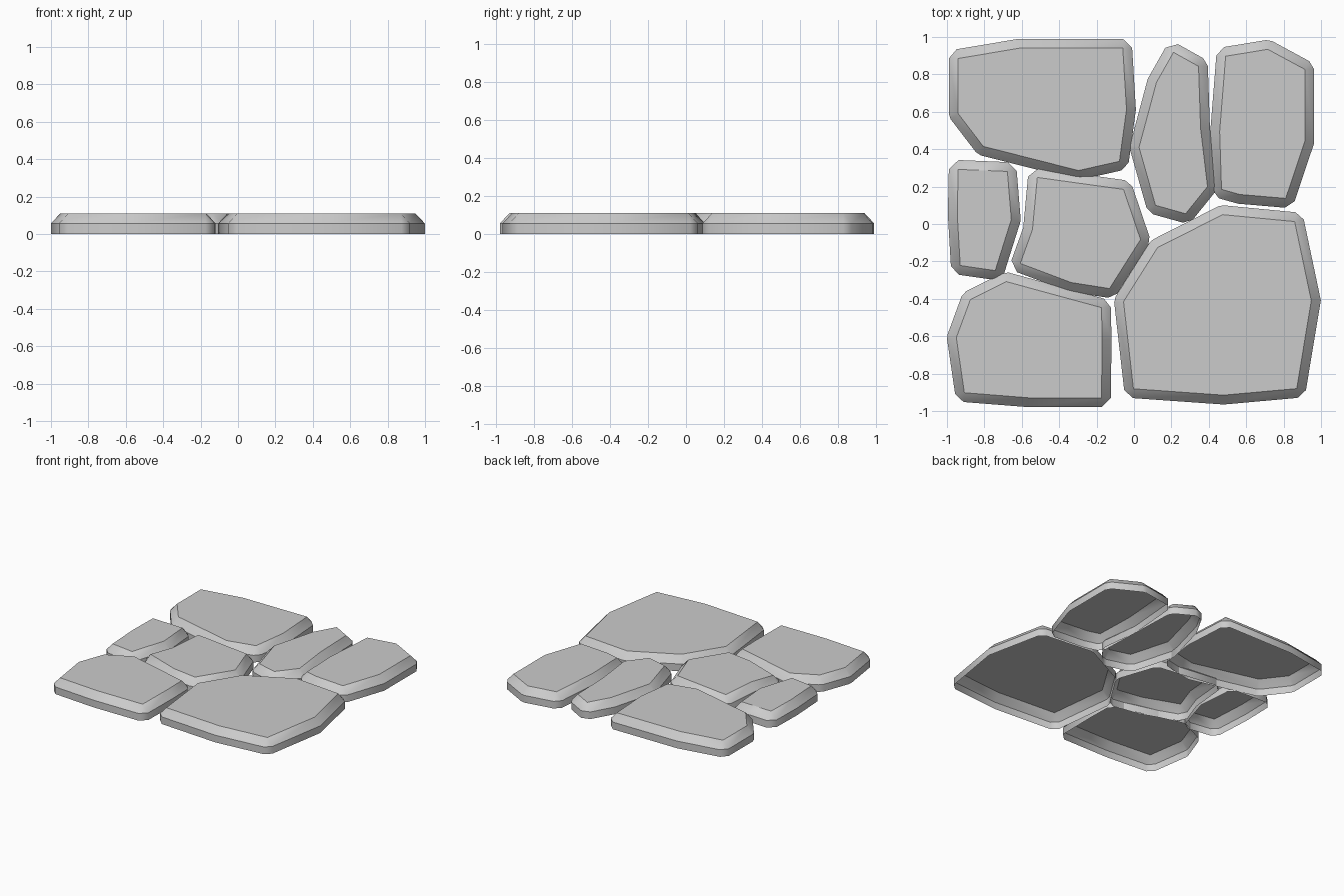
import bpy, bmesh
from mathutils import Vector

if "Cube" in bpy.data.objects:
    bpy.data.objects.remove(bpy.data.objects["Cube"])

TOP, RIM, INSET = 0.11, 0.056, 0.05

# Flat top outline of each paving stone, clockwise from above
STONES = {
    "stone_back_left": [(-.94, .885), (-.613, .94), (-.06, .94), (-.04, .613),
                        (-.078, .335), (-.297, .286), (-.806, .415), (-.94, .59)],
    "stone_back_middle": [(.211, .918), (.345, .843), (.356, .511), (.393, .2),
                          (.276, .055), (.115, .1), (.027, .41), (.12, .757)],
    "stone_back_right": [(.49, .897), (.715, .934), (.913, .827), (.913, .44),
                         (.811, .137), (.565, .158), (.468, .185), (.458, .495)],
    "stone_small_left": [(-.94, .292), (-.677, .281), (-.656, .024),
                         (-.742, -.249), (-.929, -.222), (-.945, .05)],
    "stone_centre": [(-.517, .249), (-.056, .185), (.035, -.083), (-.131, -.345),
                     (-.335, -.313), (-.608, -.211), (-.543, -.03)],
    "stone_front_left": [(-.683, -.308), (-.174, -.447), (-.17, -.62), (-.174, -.929),
                         (-.565, -.929), (-.907, -.902), (-.95, -.608), (-.875, -.404)],
    "stone_front_right": [(.474, .05), (.859, .013), (.948, -.41), (.87, -.88),
                          (.479, -.915), (-.003, -.881), (-.056, -.415), (.126, -.126)],
}


def outward(a, b):
    d = (b - a).normalized()
    return Vector((-d.y, d.x))


def build_stone(name, outline):
    bm = bmesh.new()
    pts = [Vector(p) for p in outline]
    n = len(pts)
    top = [bm.verts.new((p.x, p.y, TOP)) for p in pts]
    faces = [bm.faces.new(top)]

    # Outer corners: mitred where shallow, clipped where sharp
    groups = []
    for i, p in enumerate(pts):
        n1 = outward(pts[i - 1], p)
        n2 = outward(p, pts[(i + 1) % n])
        if n1.dot(n2) > 0.93:
            offs = [(n1 + n2) / (1 + n1.dot(n2))]
        else:
            offs = [n1, n2]
        groups.append([p + o * INSET for o in offs])
    rim = [[bm.verts.new((q.x, q.y, RIM)) for q in g] for g in groups]

    # Sloped shoulder
    for i in range(n):
        j = (i + 1) % n
        faces.append(bm.faces.new((top[i], top[j], rim[j][0], rim[i][-1])))
        if len(rim[i]) == 2:
            faces.append(bm.faces.new((top[i], rim[i][1], rim[i][0])))

    # Upright skirt, open underneath
    ring = [v for g in rim for v in g]
    foot = [bm.verts.new((v.co.x, v.co.y, 0)) for v in ring]
    for i in range(len(ring)):
        j = (i + 1) % len(ring)
        faces.append(bm.faces.new((ring[i], ring[j], foot[j], foot[i])))

    # Smooth around the stone, crisp at the top and rim
    bmesh.ops.recalc_face_normals(bm, faces=bm.faces[:])
    if faces[0].normal.z < 0:
        bmesh.ops.reverse_faces(bm, faces=bm.faces[:])
    for f in bm.faces:
        f.smooth = True
    for loop in (top, ring):
        for i, v in enumerate(loop):
            bm.edges.get((loop[i - 1], v)).smooth = False
    mesh = bpy.data.meshes.new(name)
    bm.to_mesh(mesh)
    bm.free()
    bpy.context.collection.objects.link(bpy.data.objects.new(name, mesh))


for stone_name, stone_outline in STONES.items():
    build_stone(stone_name, stone_outline)
